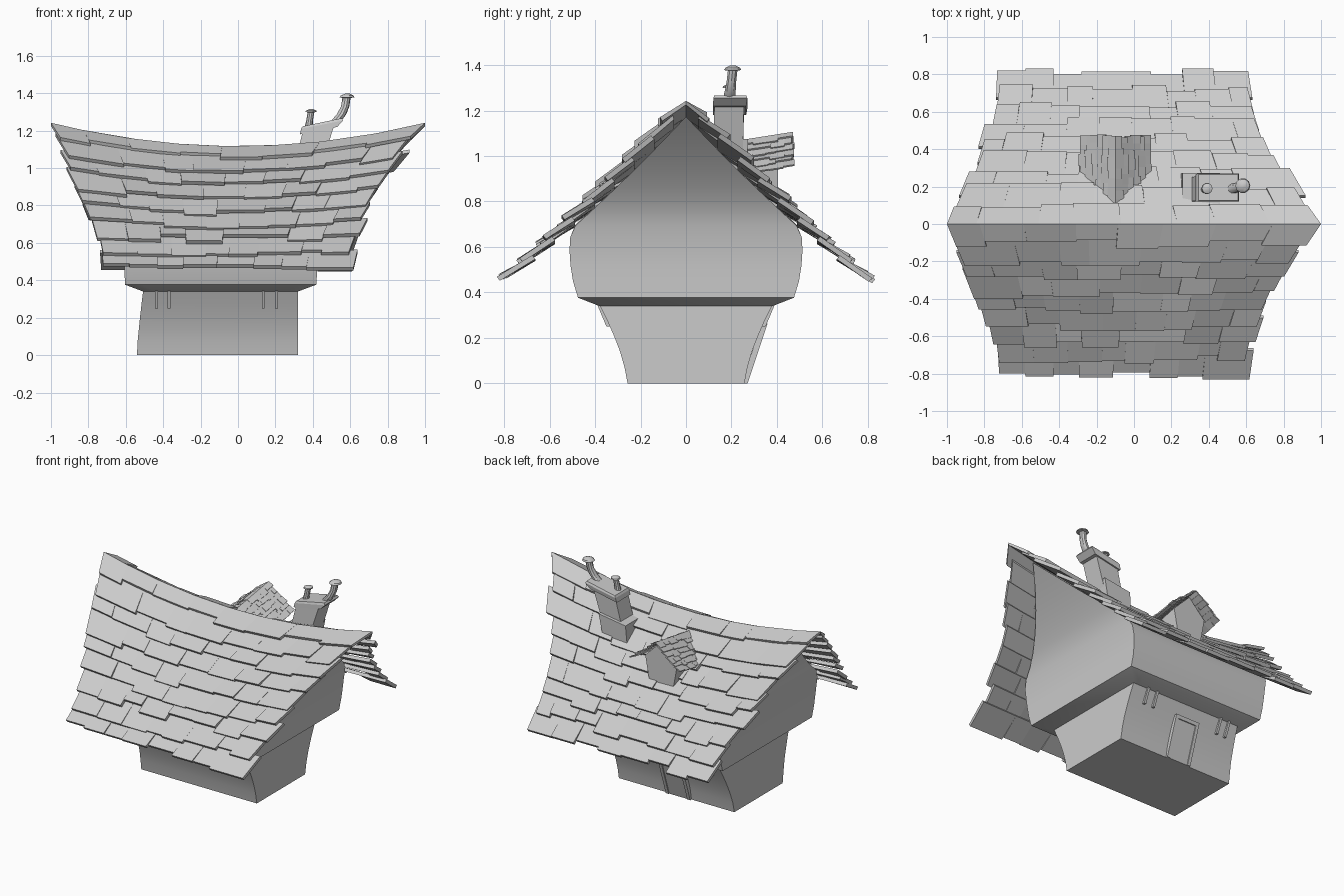
import bpy, bmesh, math, random
from mathutils import Vector

random.seed(4)
cube = bpy.data.objects.get("Cube")
if cube:
    bpy.data.objects.remove(cube)

grey = bpy.data.materials.new("plain grey")
grey.use_nodes = True
grey.diffuse_color = (0.6, 0.6, 0.6, 1)
grey.node_tree.nodes["Principled BSDF"].inputs["Base Color"].default_value = (0.6, 0.6, 0.6, 1)


def finish(name, bm, smooth=False):
    bmesh.ops.remove_doubles(bm, verts=bm.verts, dist=0.0005)
    bmesh.ops.recalc_face_normals(bm, faces=bm.faces)
    mesh = bpy.data.meshes.new(name)
    bm.to_mesh(mesh)
    bm.free()
    mesh.materials.append(grey)
    obj = bpy.data.objects.new(name, mesh)
    bpy.context.collection.objects.link(obj)
    if smooth:
        bpy.ops.object.select_all(action='DESELECT')
        obj.select_set(True)
        bpy.context.view_layer.objects.active = obj
        bpy.ops.object.shade_smooth_by_angle(angle=math.radians(30))
    return obj


def loft(name, rings, smooth=False, cap_top=True):
    """Bridge equal rings of points and close the ends."""
    bm = bmesh.new()
    loops = [[bm.verts.new(p) for p in ring] for ring in rings]
    n = len(loops[0])
    for a, b in zip(loops, loops[1:]):
        for i in range(n):
            j = (i + 1) % n
            bm.faces.new((a[i], a[j], b[j], b[i]))
    bm.faces.new(loops[0])
    if cap_top:
        bm.faces.new(loops[-1])
    return finish(name, bm, smooth)


def rect(x, y, z, w, d, tilt=0.0):
    """Rectangle ring around a centre, rising by tilt towards +x."""
    return [(x + a * w / 2, y + b * d / 2, z + a * tilt)
            for a, b in ((-1, -1), (1, -1), (1, 1), (-1, 1))]


def shingles(name, surf, normal, rows, cols, lift, thick, wobble):
    """Overlapping slabs laid over surf(s, t): s across -1..1, t down the slope 0..1."""
    bm = bmesh.new()
    nx, ny, nz = normal
    for r in range(rows):
        cuts = [-1.0]
        for c in range(1, cols):
            cuts.append(-1 + 2 * (c + 0.4 * (r % 2) - 0.2 + random.uniform(-.2, .2)) / cols)
        cuts.append(1.0)
        if r:
            cuts[0] += random.uniform(-wobble, wobble)
            cuts[-1] += random.uniform(-wobble, wobble)
        for s0, s1 in zip(cuts, cuts[1:]):
            t0 = max(0, (r - 0.4) / rows)
            t1 = (r + 1 + random.uniform(-.24, .2)) / rows
            up = lift * random.uniform(.6, 1.2)
            verts = []
            for base in (0, thick):
                for s, t, h in ((s0, t0, 0), (s1, t0, 0), (s1, t1, up), (s0, t1, up)):
                    k = min(1, t * 6)          # keeps both slopes joined at the ridge
                    off = Vector((nx * k, ny * k, nz)) * (base + h)
                    verts.append(bm.verts.new(Vector(surf(s, t)) + off))
            a, b = verts[:4], verts[4:]
            bm.faces.new(a)
            bm.faces.new(b)
            for i in range(4):
                j = (i + 1) % 4
                bm.faces.new((a[i], a[j], b[j], b[i]))
    return finish(name, bm)


# Saddle-shaped main roof
def roof_x(s, t):
    return -0.07 * t ** 0.7 + (0.67 + 0.33 * max(0, 1 - t) ** 1.7) * s


def roof_z(s, t):
    return 1.10 - 0.665 * t + 0.125 * s * s * max(0, 1 - t) ** 1.5


for side, label in ((-1, "front"), (1, "back")):
    shingles(label + "_roof_shingles",
             lambda s, t: (roof_x(s, t), side * 0.785 * t, roof_z(s, t)),
             (0, side * 0.63, 0.78), 9, 8, 0.032, 0.022, 0.04)

# Lower storey, curving outwards towards the top
loft("lower_walls",
     [rect((l + .32) / 2, 0, z, .32 - l, 2 * y) for z, y, l in
      ((0, .257, -.54), (.07, .27, -.537), (.14, .29, -.53),
       (.21, .317, -.523), (.28, .348, -.515), (.345, .38, -.507))], True)

# Upper storey with bulging sides and gables that flare out under the ridge
STEPS = [-1 + i / 6 for i in range(13)]


def level(points):
    return [(x, y, z) for x, y, z in points] + [(x, -y, z) for x, y, z in reversed(points)]


rings = []
for z, y, l, r in ((.34, .38, -.507, .32), (.377, .475, -.605, .42), (.45, .497, -.606, .422),
                   (.52, .508, -.608, .425), (.58, .512, -.613, .43), (.64, .51, -.622, .44)):
    rings.append(level([((l + r) / 2 + (r - l) / 2 * s, y, z) for s in STEPS]))
for i in range(9):
    t = 0.62 * (1 - i / 8)
    mid, half = -0.12 * t - 0.015, 0.54 + 0.28 * (1 - t / 0.62) ** 1.6
    row = []
    for s in STEPS:
        x = mid + half * s
        u = (x + 0.07 * t ** 0.7) / (0.67 + 0.33 * (1 - t) ** 1.7)
        row.append((x, 0.785 * t, roof_z(u, t) - 0.008))
    rings.append(level(row))
loft("upper_walls", rings, True, cap_top=False)

# Paired brackets under the overhang
for side, label in ((-1, "front"), (1, "back")):
    for i, x in enumerate((-.435, -.37, .135, .205)):
        loft(f"{label}_bracket_{i + 1}", [rect(x, side * .34, .25, .016, .02),
                                          rect(x, side * .38, .345, .016, .02)])

# Back door with its frame
loft("back_door", [rect(-.13, .258, 0, .14, .014), rect(-.13, .34, .25, .14, .014)])
for x, label in ((-.21, "right"), (-.05, "left")):
    loft(label + "_door_post", [rect(x, .258, 0, .022, .026), rect(x, .345, .262, .022, .026)])
loft("door_lintel", [rect(-.13, .338, .242, .18, .026), rect(-.13, .345, .264, .18, .026)])


# Dormer on the back slope
def dormer_surface(side):
    def surf(s, t):
        u = (s + 1) / 2
        return (-.1 + side * .18 * t, .09 + .38 * u, 1.04 + .06 * u - .155 * t ** .9)
    return surf


for side, label in ((-1, "right"), (1, "left")):
    shingles(label + "_dormer_shingles", dormer_surface(side),
             (side * 0.6, 0, 0.8), 6, 7, 0.012, 0.008, 0.04)
gable = ((-.085, .78), (.085, .78), (.12, .965), (0, 1.085), (-.12, .965))
loft("dormer_walls", [[(x - .1, y, z - drop) for x, z in gable]
                      for y, drop in ((.1, .07), (.405, 0))])

# Leaning chimney
loft("chimney_base", [rect(.33, .19, .85, .17, .155), rect(.36, .19, 1.06, .2, .165, .015)])
loft("chimney_stack", [rect(.37, .185, 1.0, .15, .13, .01), rect(.43, .19, 1.21, .17, .13, .02)])
loft("chimney_cap", [rect(.43, .192, 1.2, .2, .145, .02), rect(.45, .195, 1.232, .225, .15, .022),
                     rect(.45, .195, 1.245, .21, .14, .022)])


# Crooked chimney pots with mushroom caps
def pot(name, path):
    rings = []
    for x, y, z, r in path:
        rings.append([(x + r * math.cos(a * math.pi / 5), y + r * math.sin(a * math.pi / 5), z)
                      for a in range(10)])
    loft(name, rings, True)


pot("small_pot", ((.375, .185, 1.2, .024), (.382, .185, 1.25, .018), (.39, .19, 1.298, .018),
                  (.39, .19, 1.3, .03), (.392, .19, 1.307, .028), (.392, .19, 1.315, .01)))
pot("tall_pot", ((.47, .185, 1.21, .026), (.52, .188, 1.245, .028), (.555, .195, 1.29, .025),
                 (.573, .2, 1.33, .022), (.58, .205, 1.375, .022), (.582, .205, 1.378, .04),
                 (.584, .206, 1.388, .034), (.585, .206, 1.398, .012)))
